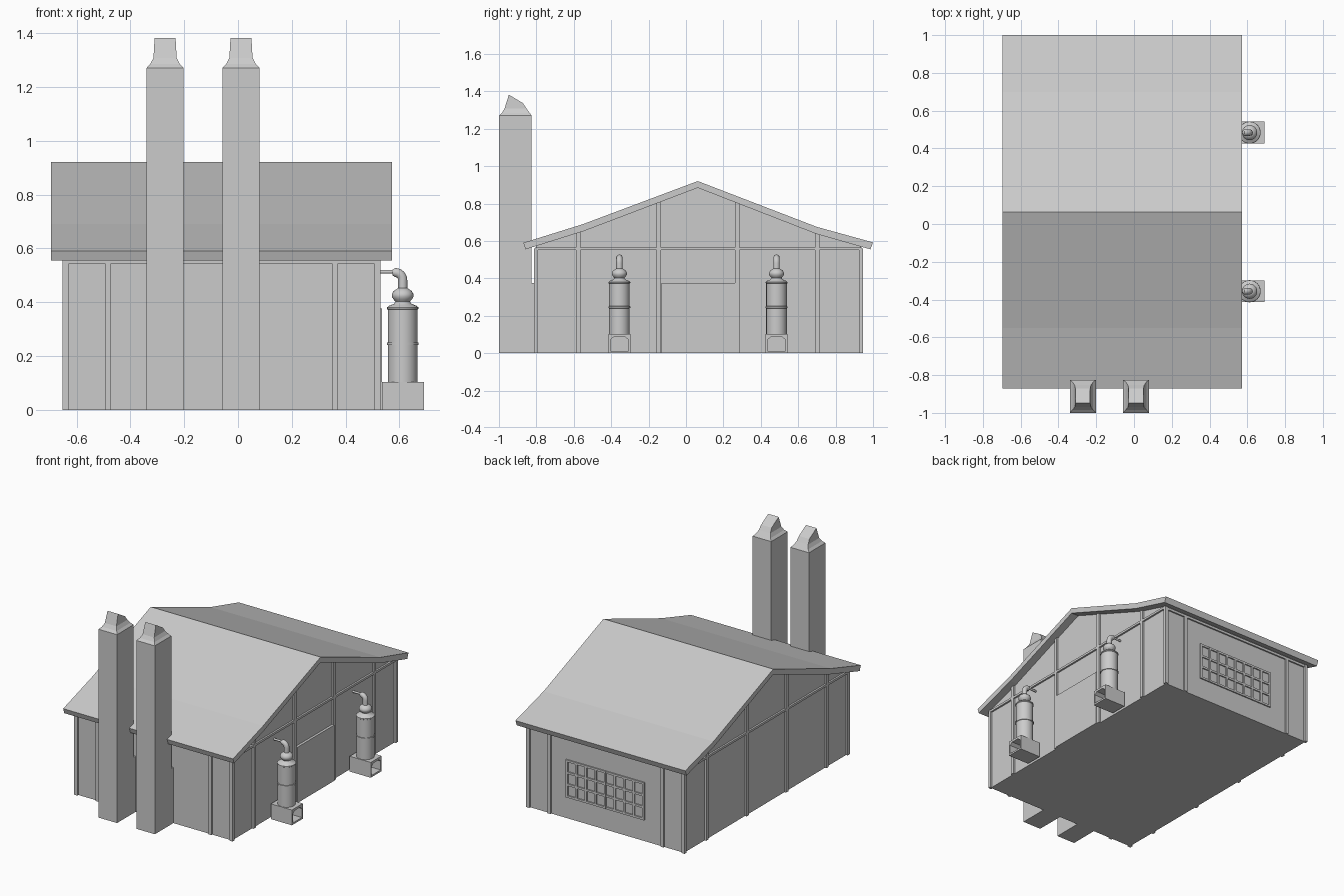
import bpy, bmesh, math
from mathutils import Vector

if "Cube" in bpy.data.objects:
    bpy.data.objects.remove(bpy.data.objects["Cube"])


def make(name, verts, faces):
    me = bpy.data.meshes.new(name)
    me.from_pydata(verts, [], faces)
    bm = bmesh.new()
    bm.from_mesh(me)
    bmesh.ops.recalc_face_normals(bm, faces=bm.faces)
    bm.to_mesh(me)
    bm.free()
    ob = bpy.data.objects.new(name, me)
    bpy.context.collection.objects.link(ob)
    return ob


def loft(name, rings):
    """Skin a list of equal-length rings and cap both ends."""
    n = len(rings[0])
    verts = [v for r in rings for v in r]
    faces = [(k * n + i, k * n + (i + 1) % n, (k + 1) * n + (i + 1) % n, (k + 1) * n + i)
             for k in range(len(rings) - 1) for i in range(n)]
    faces += [tuple(range(n)), tuple(range((len(rings) - 1) * n, len(rings) * n))]
    return make(name, verts, faces)


def prism(name, yz, x0, x1):
    return loft(name, [[(x, y, z) for y, z in yz] for x in (x0, x1)])


def box(name, x0, x1, y0, y1, z0, z1):
    return prism(name, [(y0, z0), (y1, z0), (y1, z1), (y0, z1)], x0, x1)


def smooth(ob):
    bpy.ops.object.select_all(action='DESELECT')
    ob.select_set(True)
    bpy.context.view_layer.objects.active = ob
    bpy.ops.object.shade_smooth_by_angle(angle=math.radians(40))


def lathe(name, cx, cy, profile, n=24):
    ang = [2 * math.pi * i / n for i in range(n)]
    smooth(loft(name, [[(cx + r * math.cos(a), cy + r * math.sin(a), z) for a in ang]
                       for r, z in profile]))


def pipe(name, path, n=16):
    """Tube in the xz plane; path items are (x, y, z, direction angle, radius)."""
    rings = []
    for x, y, z, d, r in path:
        side = Vector((-math.sin(d), 0, math.cos(d)))
        ring = []
        for i in range(n):
            a = 2 * math.pi * i / n
            ring.append(Vector((x, y, z)) + side * r * math.cos(a) + Vector((0, r * math.sin(a), 0)))
        rings.append(ring)
    smooth(loft(name, rings))


# Main hall and roof
X0, X1, Y0, Y1 = -0.64, 0.518, -0.803, 0.935
RIDGE = 0.063
ROOF = [(-0.87, 0.59), (-0.55, 0.69), (RIDGE, 0.92), (0.70, 0.675), (1.0, 0.592)]
UNDER = [(-0.858, 0.555), (-0.545, 0.653), (RIDGE, 0.884), (0.695, 0.638), (0.986, 0.555)]


def under(y):
    for (a, za), (b, zb) in zip(UNDER, UNDER[1:]):
        if a <= y <= b:
            return za + (zb - za) * (y - a) / (b - a)


wall = [(Y0, 0), (Y1, 0), (Y1, under(Y1))] + UNDER[3:0:-1] + [(Y0, under(Y0))]
prism("walls", [(y, z + (0.005 if z else 0)) for y, z in wall], X0, X1)
prism("roof", ROOF + UNDER[::-1], -0.695, 0.572)

# Gable posts and tie beams on both ends
for side, xa, xb in (("right", X1 - 0.01, X1 + 0.012), ("left", X0 - 0.012, X0 + 0.01)):
    for y in (-0.577, -0.147, 0.273, 0.703):
        a, b = y - 0.012, y + 0.012
        prism(side + "_gable_post", [(a, 0), (b, 0), (b, under(b) + 0.004), (a, under(a) + 0.004)], xa, xb)
    box(side + "_tie_beam", xa, xb, Y0 - 0.005, Y1 + 0.005, 0.551, 0.566)

# Corner posts, eave wall posts and wall plates
for x in (X0, X1):
    for y in (Y0, Y1):
        box("corner_post", x - 0.012, x + 0.012, y - 0.011, y + 0.011, 0, 0.56)
for y in (Y0, Y1):
    for x in (-0.483, 0.36):
        box("eave_wall_post", x - 0.011, x + 0.011, y - 0.01, y + 0.01, 0, 0.56)
    box("wall_plate", X0, X1, y - 0.01, y + 0.01, 0.543, 0.56)

# Side door
box("side_door", X1 - 0.01, X1 + 0.017, -0.132, 0.262, 0, 0.376)

# Barred window on the back wall
wx0, wx1, wz0, wz1 = -0.34, 0.23, 0.15, 0.39
t = 0.007
for i in range(9):
    x = wx0 + (wx1 - wx0) * i / 8
    box("window_upright", x - t, x + t, Y1 - 0.01, Y1 + 0.009, wz0 - t, wz1 + t)
for i in range(4):
    z = wz0 + (wz1 - wz0) * i / 3
    box("window_crossbar", wx0 - t, wx1 + t, Y1 - 0.01, Y1 + 0.008, z - t, z + t)

# Chimneys with curved, slanted caps
# each level: half width, front y, front z, back y, back z
LEVELS = [(0.069, -1.0, 0, -0.825, 0), (0.069, -1.0, 1.27, -0.825, 1.27),
          (0.055, -0.984, 1.285, -0.836, 1.285), (0.043, -0.97, 1.308, -0.853, 1.308),
          (0.039, -0.947, 1.382, -0.872, 1.337)]
for cx in (-0.271, 0.011):
    loft("chimney", [[(cx - w, yf, zf), (cx + w, yf, zf), (cx + w, yb, zb), (cx - w, yb, zb)]
                     for w, yf, zf, yb, zb in LEVELS])
    box("chimney_backing", cx - 0.069, cx + 0.069, -0.83, Y0 + 0.005, 0, 0.376)

# Boilers on hollow plinths along the right side
TANK = [(0.055, 0.10), (0.055, 0.24), (0.059, 0.241), (0.059, 0.25), (0.055, 0.251), (0.055, 0.372),
        (0.058, 0.374), (0.058, 0.381), (0.050, 0.387), (0.032, 0.394), (0.027, 0.402), (0.034, 0.41),
        (0.040, 0.42), (0.040, 0.43), (0.034, 0.441), (0.024, 0.448), (0.018, 0.452)]
bx = 0.612
for cy in (-0.356, 0.484):
    plinth = box("boiler_plinth", 0.535, 0.692, cy - 0.058, cy + 0.058, 0, 0.103)
    arch = [(-0.048, 0.012), (0.048, 0.012), (0.048, 0.072), (0.028, 0.088), (-0.028, 0.088), (-0.048, 0.072)]
    cutter = prism("plinth_cutter", [(cy + y, z) for y, z in arch], 0.56, 0.75)
    cutter.hide_render = True
    cutter.hide_viewport = True
    mod = plinth.modifiers.new("opening", 'BOOLEAN')
    mod.object = cutter
    mod.operation = 'DIFFERENCE'
    mod.solver = 'EXACT'
    lathe("boiler_tank", bx, cy, TANK)
    up, R = math.pi / 2, 0.028
    path = [(bx, cy, 0.44, up, 0.017)]
    for i in range(7):
        a = up * i / 6
        path.append((bx - R + R * math.cos(a), cy, 0.482 + R * math.sin(a), up + a, 0.017))
    path.append((bx - R - 0.01, cy, 0.51, math.pi, 0.010))
    pipe("boiler_elbow", path)
    pipe("boiler_feed_pipe", [(0.59, cy, 0.513, math.pi, 0.007), (0.51, cy, 0.513, math.pi, 0.007)], 10)
